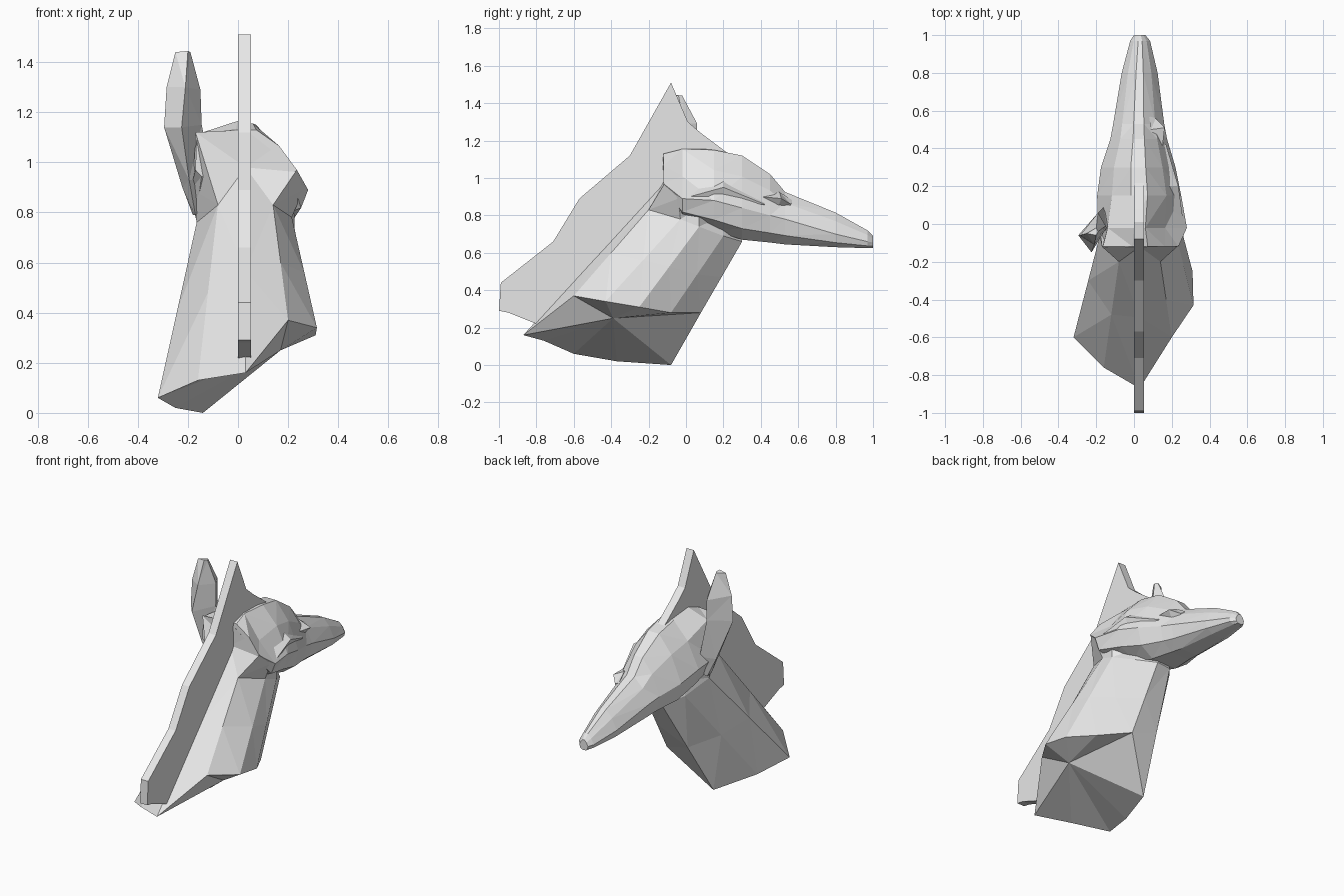
import bpy, bmesh

cube = bpy.data.objects.get("Cube")
if cube:
    bpy.data.objects.remove(cube, do_unlink=True)

# One pale grey for everything
grey = bpy.data.materials.new("pale_grey")
grey.use_nodes = True
GREY = (0.8, 0.8, 0.8, 1)
grey.diffuse_color = GREY
grey.node_tree.nodes["Principled BSDF"].inputs["Base Color"].default_value = GREY


def finish(name, bm):
    bmesh.ops.recalc_face_normals(bm, faces=bm.faces)
    mesh = bpy.data.meshes.new(name)
    bm.to_mesh(mesh)
    bm.free()
    mesh.materials.append(grey)
    obj = bpy.data.objects.new(name, mesh)
    bpy.context.collection.objects.link(obj)
    return obj


def loft(name, rings, poke_start=None):
    """Skin equal-length rings of points and close both ends."""
    bm = bmesh.new()
    rows = [[bm.verts.new(p) for p in ring] for ring in rings]
    n = len(rows[0])
    for a, b in zip(rows, rows[1:]):
        for i in range(n):
            j = (i + 1) % n
            bm.faces.new((a[i], a[j], b[j], b[i]))
    if poke_start:
        hub = bm.verts.new(poke_start)
        for i in range(n):
            bm.faces.new((rows[0][i], rows[0][(i + 1) % n], hub))
    else:
        bm.faces.new(rows[0])
    bm.faces.new(rows[-1])
    bmesh.ops.triangulate(bm, faces=bm.faces)
    return finish(name, bm)


# Neck: slanted cut base rising past the jaw to the poll
base = [(.03, -.87, .16), (.2, -.6, .37), (.315, -.43, .34), (.31, -.25, .31),
        (.22, -.08, .28), (.08, .08, .28), (-.14, -.08, 0), (-.25, -.37, .02),
        (-.32, -.6, .06), (-.16, -.76, .13)]
collar = [(.03, -.12, .98), (.14, -.2, .83), (.215, -.03, .78), (.225, .07, .74),
          (.16, .2, .69), (.07, .3, .66), (-.03, .29, .66), (-.12, .18, .7),
          (-.165, 0, .76), (-.08, -.2, .83)]
crown = [(.03, -.125, 1.13), (.235, -.115, .97), (.26, -.04, .89), (.225, .07, .84),
         (.1, .2, .8), (.05, .28, .75), (-.02, .28, .75), (-.1, .18, .8),
         (-.18, -.02, .89), (-.17, -.12, 1.12)]


def blend(t):
    return [tuple(a + (b - a) * t for a, b in zip(p, q))
            for p, q in zip(base, collar)]


loft("neck", [base, blend(.5), collar, crown], poke_start=(.17, -.39, .25))

# Head: sections along y as (y, left x, right x, bottom z, widest z, top z)
sections = [(-.12, -.17, .235, .93, .97, 1.13), (-.02, -.19, .28, .78, .89, 1.165),
            (.15, -.195, .25, .72, .88, 1.15), (.3, -.175, .22, .67, .84, 1.12),
            (.45, -.125, .175, .655, .8, 1.02), (.53, -.11, .16, .645, .78, .925),
            (.8, -.065, .125, .63, .7, .815), (.97, -.02, .085, .625, .66, .72),
            (1, 0, .06, .625, .655, .69)]
half = [(.2, 1), (.65, .6), (1, 0), (.88, -.65), (.45, -1)]
shape = half + [(-x, z) for x, z in reversed(half)]


def head_ring(y, x0, x1, zb, zw, zt):
    cx, w = (x0 + x1) / 2, (x1 - x0) / 2
    return [(cx + fx * w, y, zw + fz * ((zt - zw) if fz > 0 else (zw - zb)))
            for fx, fz in shape]


rings = [head_ring(*s) for s in sections]
rings[0][8] = (-.165, -.12, 1.115)    # high shoulder under the ear
rings[1][8] = (-.14, -.02, 1.12)
rings[1][0] = (.06, -.02, 1.155)      # sloping, hollowed bare side
rings[1][1] = (.165, -.02, 1.01)
loft("head", rings)

# Brow and cheek ridges on the earless side
loft("brow_ridge", [[(.1, .4, .93), (.15, .4, .9), (.11, .4, .85)],
                    [(.09, .5, .925), (.162, .51, .89), (.12, .49, .84)],
                    [(.08, .57, .88), (.115, .56, .86), (.1, .55, .83)]])
loft("cheek_ridge", [[(.2, .02, .94), (.26, .02, .9), (.2, .02, .84)],
                     [(.16, .2, 1.0), (.235, .2, .95), (.2, .2, .86)],
                     [(.12, .42, .9), (.17, .42, .86), (.12, .42, .82)]])

# Ear: folded leaf (outer, back, inner and front edges)
loft("ear", [[(-.18, .04, .79), (-.17, -.02, .79), (-.12, .04, .82), (-.15, .08, .82)],
             [(-.222, .01, .9), (-.195, -.09, .93), (-.1, .02, .93), (-.16, .09, .93)],
             [(-.295, -.06, 1.14), (-.225, -.15, 1.14), (-.145, -.02, 1.15), (-.19, .06, 1.16)],
             [(-.285, -.06, 1.3), (-.21, -.11, 1.3), (-.15, -.01, 1.29), (-.19, .06, 1.29)],
             [(-.25, -.05, 1.44), (-.2, -.06, 1.445), (-.19, -.04, 1.44), (-.2, -.02, 1.44)]])

# Mane: flat upright plate following the nape
outline = [(-.08, 1.51), (-.3, 1.12), (-.57, .89), (-.71, .66), (-.99, .44),
           (-1, .29), (-.95, .28), (-.8, .22), (-.4, .4), (0, 1), (.24, 1.12),
           (.08, 1.24), (.01, 1.3)]
bm = bmesh.new()
side = bm.faces.new([bm.verts.new((0, y, z)) for y, z in outline])
out = bmesh.ops.extrude_face_region(bm, geom=[side])
verts = [g for g in out["geom"] if isinstance(g, bmesh.types.BMVert)]
bmesh.ops.translate(bm, verts=verts, vec=(.052, 0, 0))
finish("mane", bm)
